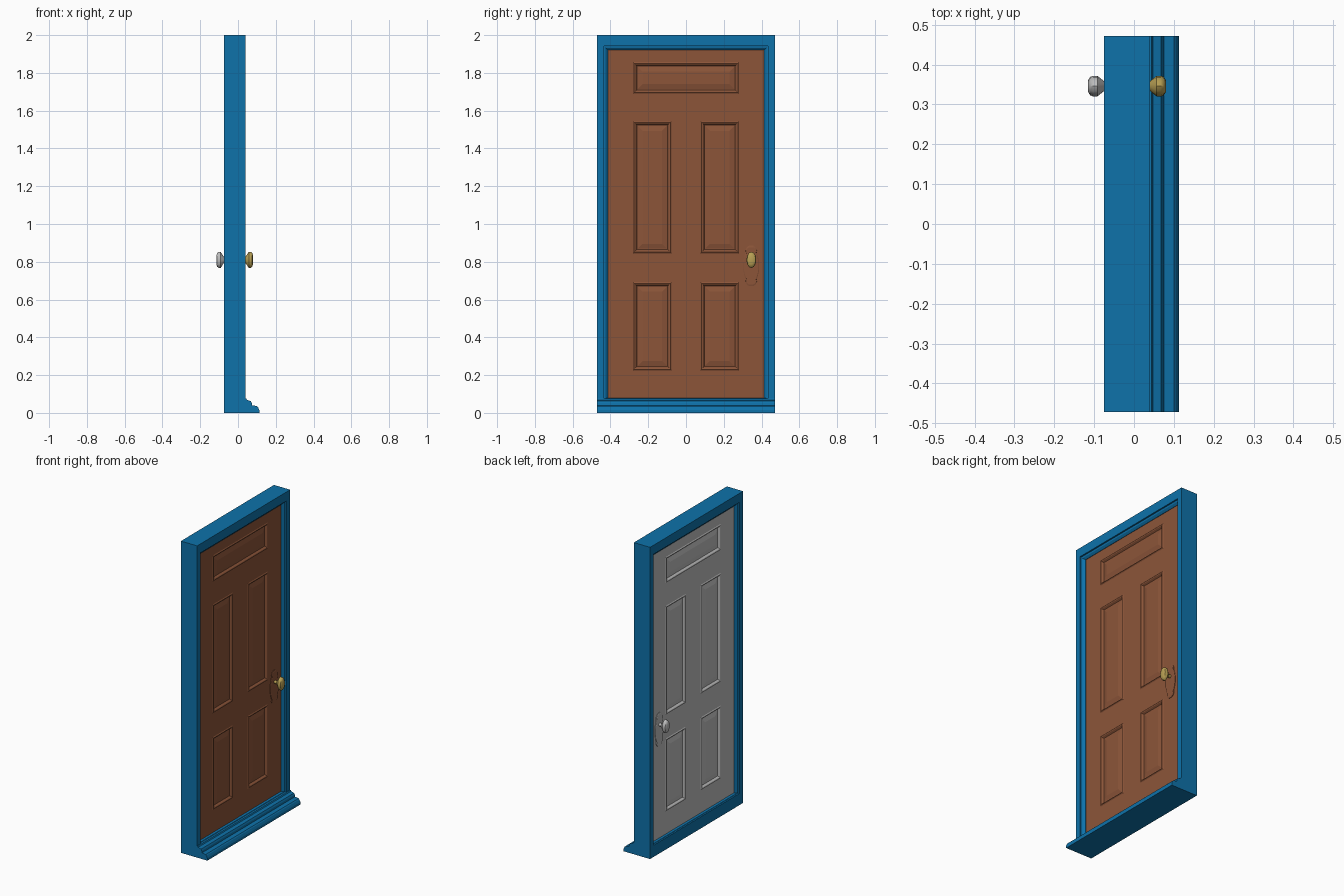
import bpy, bmesh, math

if "Cube" in bpy.data.objects:
    bpy.data.objects.remove(bpy.data.objects["Cube"])

CX = -0.0175      # middle plane of the door and frame
HALF = 0.0325     # half thickness of the door


def material(name, rgb):
    lin = [((c / 255 + 0.055) / 1.055) ** 2.4 if c > 10 else c / 255 / 12.92 for c in rgb]
    m = bpy.data.materials.new(name)
    m.diffuse_color = (*lin, 1)
    m.use_nodes = True
    m.node_tree.nodes["Principled BSDF"].inputs["Base Color"].default_value = m.diffuse_color
    return m


blue = material("blue paint", (14, 114, 170))
brown = material("brown wood", (140, 85, 57))
grey = material("pale grey", (188, 188, 188))
brass = material("brass", (184, 160, 84))


def finish(bm, name, mat):
    bmesh.ops.recalc_face_normals(bm, faces=bm.faces[:])
    me = bpy.data.meshes.new(name)
    bm.to_mesh(me)
    bm.free()
    me.materials.append(mat)
    ob = bpy.data.objects.new(name, me)
    bpy.context.collection.objects.link(ob)
    return ob


def bridge(bm, rings, closed=False):
    n = len(rings[0])
    pairs = list(zip(rings, rings[1:])) + ([(rings[-1], rings[0])] if closed else [])
    for a, b in pairs:
        for i in range(n):
            j = (i + 1) % n
            bm.faces.new((a[i], a[j], b[j], b[i]))


# Frame: rectangular loops swept from the outside through the moulded opening
bm = bmesh.new()


def rect(x, w, z0, z1):
    return [bm.verts.new((x, y, z)) for y, z in ((-w, z0), (w, z0), (w, z1), (-w, z1))]


rings = [rect(-0.075, 0.4715, 0, 2), rect(0.04, 0.4715, 0, 2)]
for d, o in ((0.0575, 0.022), (0.048, 0.022), (0.046, 0.012), (0.035, 0.0), (-0.035, 0.0),
             (-0.046, 0.012), (-0.048, 0.022), (-0.0575, 0.022)):
    rings.append(rect(CX + d, 0.413 + o, 0.08 - 0.25 * o, 1.92 + o))
bridge(bm, rings, closed=True)
finish(bm, "frame", blue)

# Sill: stepped profile extruded across the width
profile = [(0.039, 0), (0.1125, 0), (0.1125, 0.016), (0.106, 0.03), (0.1, 0.036), (0.075, 0.04),
           (0.073, 0.052), (0.068, 0.062), (0.048, 0.068), (0.044, 0.075), (0.039, 0.075)]
bm = bmesh.new()
ends = [[bm.verts.new((x, y, z)) for x, z in profile] for y in (-0.4715, 0.4715)]
bridge(bm, ends)
for e in ends:
    bm.faces.new(e)
finish(bm, "sill", blue)

# Door skins, one per side, with five moulded panels
ys = [-0.42, -0.28, -0.077, 0.077, 0.28, 0.42]
zs = [0.07, 0.225, 0.692, 0.845, 1.543, 1.69, 1.857, 1.93]


def door_skin(name, s, mat):
    bm = bmesh.new()
    grid = [[bm.verts.new((CX + s * HALF, y, z)) for y in ys] for z in zs]
    cells = {}
    for r in range(len(zs) - 1):
        for c in range(len(ys) - 1):
            q = [grid[r][c], grid[r][c + 1], grid[r + 1][c + 1], grid[r + 1][c]]
            cells[r, c] = bm.faces.new(q if s > 0 else q[::-1])
    bm.normal_update()
    panels = [cells[r, c] for r in (1, 3) for c in (1, 3)]
    top = bmesh.ops.dissolve_faces(bm, faces=[cells[5, c] for c in (1, 2, 3)])
    panels += top["region"]
    field = [f for r in (0, 2, 4, 6) for f in [cells[r, c] for c in range(5)]]
    field += [cells[r, c] for r in (1, 3) for c in (0, 2, 4)] + [cells[5, 0], cells[5, 4]]
    # bead, groove and raised centre
    for t, d in ((0.006, 0.004), (0.006, -0.002), (0.008, -0.010), (0.004, 0.0), (0.026, 0.006)):
        bmesh.ops.inset_individual(bm, faces=panels, thickness=t, depth=d, use_even_offset=True)
    # merge the flat surround and close towards the core
    bmesh.ops.dissolve_faces(bm, faces=field[:5])
    edge = [e for e in bm.edges if e.is_boundary]
    ext = bmesh.ops.extrude_edge_only(bm, edges=edge)
    for v in ext["geom"]:
        if isinstance(v, bmesh.types.BMVert):
            v.co.x = CX
    finish(bm, name, mat)


# Lock plate: outline mirrored in both directions, with a bevelled rim
quarter = [(0.012, 0.107), (0.022, 0.1), (0.03, 0.086), (0.028, 0.072), (0.036, 0.05), (0.042, 0.02)]
right = quarter + [(y, -z) for y, z in reversed(quarter)]
outline = right + [(-y, z) for y, z in reversed(right)]


def lock_plate(name, s, mat):
    bm = bmesh.new()
    rings = [[bm.verts.new((CX + s * (HALF + d), 0.345 + y * k, 0.778 + z * k)) for y, z in outline]
             for d, k in ((-0.001, 1), (0.003, 1), (0.005, 0.92))]
    bridge(bm, rings)
    bm.faces.new(rings[-1])
    finish(bm, name, mat)


# Knob: lathed neck and oval grip
def knob(name, s, mat):
    bm = bmesh.new()
    n = 12
    rings = []
    for d, r, k in ((0, 0.01, 1), (0.022, 0.01, 1), (0.026, 0.013, 1.4), (0.042, 0.026, 1.65),
                    (0.052, 0.026, 1.65), (0.060, 0.023, 1.6), (0.065, 0.015, 1.5)):
        rings.append([bm.verts.new((CX + s * (HALF + d),
                                    0.346 + r * math.cos(2 * math.pi * i / n),
                                    0.81 + r * k * math.sin(2 * math.pi * i / n))) for i in range(n)])
    bridge(bm, rings)
    bm.faces.new(rings[-1])
    ob = finish(bm, name, mat)
    bpy.ops.object.select_all(action='DESELECT')
    ob.select_set(True)
    bpy.context.view_layer.objects.active = ob
    bpy.ops.object.shade_smooth_by_angle(angle=math.radians(35))


for side, s, mat, kmat in (("outer", 1, brown, brass), ("inner", -1, grey, grey)):
    door_skin(side + "_door_face", s, mat)
    lock_plate(side + "_lock_plate", s, mat)
    knob(side + "_knob", s, kmat)
